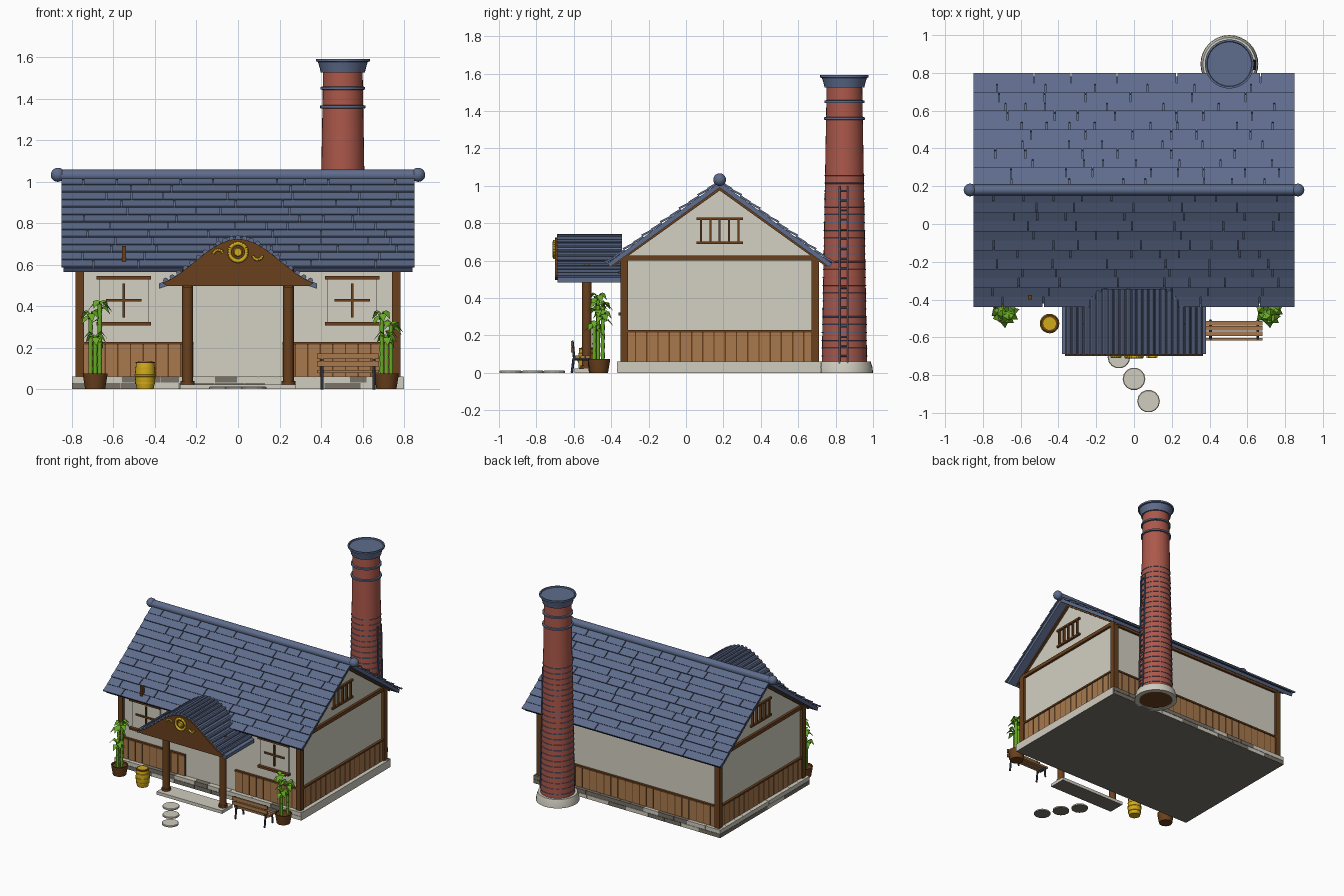
import bpy, bmesh, math, random
from mathutils import Vector, Matrix

if "Cube" in bpy.data.objects:
    bpy.data.objects.remove(bpy.data.objects["Cube"])

random.seed(4)

def mat(name, hexcol):
    lin = [((int(hexcol[i:i + 2], 16) / 255 + 0.055) / 1.055) ** 2.4 for i in (0, 2, 4)]
    m = bpy.data.materials.new(name)
    m.diffuse_color = (*lin, 1)
    m.use_nodes = True
    m.node_tree.nodes["Principled BSDF"].inputs["Base Color"].default_value = m.diffuse_color
    return m

SLATE = mat("slate_blue", "5e6c8c")
WOOD = mat("dark_wood", "69401d")
PLANK = mat("plank_wood", "a8794e")
PLASTER = mat("plaster", "d3d0c2")
STONE = mat("light_stone", "d0ccbf")
DARKSTONE = mat("dark_stone", "787268")
BRICK = mat("brick_red", "ac584a")
GOLD = mat("gold", "d0aa1a")
LEAF = mat("leaf_green", "68ac24")
IRON = mat("dark_iron", "2f3644")

def finish(name, bm, *mats, smooth=False, under=None):
    bmesh.ops.recalc_face_normals(bm, faces=bm.faces)
    if under is not None:                   # faces resting on the ground
        for f in bm.faces:
            if f.normal.z < -0.9 and f.calc_center_median().z < 0.01:
                f.material_index = under
    me = bpy.data.meshes.new(name)
    bm.to_mesh(me)
    bm.free()
    ob = bpy.data.objects.new(name, me)
    bpy.context.collection.objects.link(ob)
    for m in mats:
        me.materials.append(m)
    if smooth:
        bpy.ops.object.select_all(action='DESELECT')
        ob.select_set(True)
        bpy.context.view_layer.objects.active = ob
        bpy.ops.object.shade_smooth_by_angle(angle=math.radians(62 if smooth == 2 else 40))
    return ob

def box(bm, x0, x1, y0, y1, z0, z1, mi=0):
    m = Matrix.Translation(((x0 + x1) / 2, (y0 + y1) / 2, (z0 + z1) / 2)) @ Matrix.Diagonal((x1 - x0, y1 - y0, z1 - z0, 1))
    vs = bmesh.ops.create_cube(bm, size=1, matrix=m)['verts']
    for f in {f for v in vs for f in v.link_faces}:
        f.material_index = mi
    return vs

def rod(bm, p, q, r, r2=None, n=8):
    p, q = Vector(p), Vector(q)
    m = Matrix.Translation((p + q) / 2) @ (q - p).to_track_quat('Z', 'Y').to_matrix().to_4x4()
    bmesh.ops.create_cone(bm, cap_ends=True, segments=n, radius1=r, radius2=r if r2 is None else r2, depth=(q - p).length, matrix=m)

def lathe(bm, profile, cx, cy, n=32, mi=0):
    rings = [[bm.verts.new((cx + r * math.cos(2 * math.pi * i / n), cy + r * math.sin(2 * math.pi * i / n), z)) for i in range(n)] for r, z in profile]
    faces = [bm.faces.new(rings[0]), bm.faces.new(rings[-1])]
    for a, b in zip(rings, rings[1:]):
        faces += [bm.faces.new((a[i], a[(i + 1) % n], b[(i + 1) % n], b[i])) for i in range(n)]
    for f in faces:
        f.material_index = mi

def prism(bm, pts, place, d0, d1):
    a, b = ([bm.verts.new(place(u, v, d)) for u, v in pts] for d in (d0, d1))
    bm.faces.new(a)
    bm.faces.new(b)
    for i in range(len(pts)):
        j = (i + 1) % len(pts)
        bm.faces.new((a[i], a[j], b[j], b[i]))

along_x = lambda u, v, d: (d, u, v)
along_y = lambda u, v, d: (u, d, v)
RY = 0.18                                   # ridge position in y

# walls with gables
bm = bmesh.new()
prism(bm, [(-0.33, 0.05), (0.69, 0.05), (0.69, 0.63), (RY, 0.995), (-0.33, 0.63)], along_x, -0.76, 0.76)
finish("walls", bm, PLASTER)

# stone foundation with blocks on front, back and left
bm = bmesh.new()
box(bm, -0.795, 0.80, -0.365, 0.72, 0, 0.06)
for z0, z1 in ((0.001, 0.03), (0.032, 0.062)):
    for y0, y1 in ((-0.37, -0.33), (0.685, 0.725)):
        x = -0.80
        while x < 0.8:
            w = min(random.uniform(0.08, 0.2), 0.8 - x)
            box(bm, x, x + w - 0.002, y0, y1, z0, z1, int(random.random() < 0.45))
            x += w
    y = -0.33
    while y < 0.685:
        w = min(random.uniform(0.08, 0.2), 0.685 - y)
        box(bm, -0.80, -0.76, y, y + w - 0.002, z0, z1, int(random.random() < 0.4))
        y += w
finish("foundation", bm, STONE, DARKSTONE, under=1)

# wainscot planks, dark gaps between
bm = bmesh.new()
def planks(a, b, put):
    n = round((b - a) / 0.06)
    w = (b - a) / n
    for i in range(n):
        put(a + i * w + 0.0035, a + (i + 1) * w - 0.0035, 0.010, 0)
    put(a, b, 0.007, 1)
for s in (-1, 1):
    planks(*sorted((s * 0.215, s * 0.76)), lambda a, b, t, m: box(bm, a, b, -0.33 - t, -0.32, 0.06, 0.217, m))
    planks(-0.33, 0.69, lambda a, b, t, m: box(bm, *sorted((s * 0.75, s * (0.76 + t))), a, b, 0.06, 0.217, m))
planks(-0.76, 0.76, lambda a, b, t, m: box(bm, a, b, 0.68, 0.69 + t, 0.06, 0.217, m))
finish("wainscot", bm, PLANK, WOOD)

# timber frame: corner posts, rails, tie beams, gable rakes
bm = bmesh.new()
for s in (-1, 1):
    for y in (-0.33, 0.69):
        box(bm, s * 0.762 - 0.02, s * 0.762 + 0.02, y - 0.02, y + 0.02, 0.055, 0.62)
    xa, xb = sorted((s * 0.75, s * 0.778))
    box(bm, xa, xb, -0.34, 0.70, 0.215, 0.228)
    box(bm, xa, xb, -0.35, 0.71, 0.600, 0.627)
    box(bm, *sorted((s * 0.215, s * 0.76)), -0.347, -0.32, 0.215, 0.228)
    for d in (-1, 1):
        prism(bm, [(RY, 1.0), (RY + d * 0.57, 0.587), (RY + d * 0.57, 0.567), (RY, 0.975)], along_x, xa, xb)
box(bm, -0.76, 0.76, 0.68, 0.707, 0.215, 0.228)
box(bm, -0.76, 0.76, 0.68, 0.707, 0.59, 0.62)
box(bm, -0.76, 0.76, -0.347, -0.32, 0.59, 0.62)
finish("timber_frame", bm, WOOD)

# gable vents
bm = bmesh.new()
for s in (-1, 1):
    xa, xb = sorted((s * 0.75, s * 0.776))
    for z in (0.695, 0.825):
        box(bm, xa, xb, 0.055, 0.305, z - 0.007, z + 0.007)
    for i in range(5):
        y = 0.08 + i * 0.05
        box(bm, xa, xb, y - 0.005, y + 0.005, 0.695, 0.825)
finish("gable_vents", bm, WOOD)

# front windows: panel, sills and cross bars
bm = bmesh.new()
for x in (-0.55, 0.55):
    box(bm, x - 0.12, x + 0.12, -0.338, -0.32, 0.32, 0.535, 1)
    for z in (0.315, 0.537):
        box(bm, x - 0.132, x + 0.132, -0.36, -0.32, z - 0.008, z + 0.008)
    box(bm, x - 0.006, x + 0.006, -0.346, -0.32, 0.345, 0.51)
    box(bm, x - 0.085, x + 0.085, -0.346, -0.32, 0.422, 0.435)
finish("windows", bm, WOOD, PLASTER)

# main roof: deck and rows of staggered slates
ANG = math.atan2(0.435, 0.6)
deck, slates = bmesh.new(), bmesh.new()
for side in (-1, 1):
    def tilt(vs):                           # local (x, down slope, normal) -> world
        for v in vs:
            s, n = v.co.y, v.co.z
            v.co.y = RY + side * (s * math.cos(ANG) + n * math.sin(ANG))
            v.co.z = 1.005 - s * math.sin(ANG) + n * math.cos(ANG)
    tilt(box(deck, -0.84, 0.84, 0, 0.732, -0.012, 0.012))
    rows, L = 12, 0.738
    for r in range(rows):
        s0, s1 = r * L / rows, (r + 1) * L / rows
        x = -0.85
        while x < 0.85:
            w = random.uniform(0.10, 0.34)
            if x + w > 0.78:
                w = 0.85 - x
            vs = box(slates, x, x + w - (0.006 if x + w < 0.84 else 0), s0, s1 + 0.004, 0.010, 0.021)
            for v in vs:                    # lift the lower edge
                if v.co.y > s0 + 0.01:
                    v.co.z += 0.010 if r % 2 else 0.005
            tilt(vs)
            x += w
finish("roof_deck", deck, SLATE)
finish("roof_slates", slates, SLATE)

# ridge roll with end knobs
bm = bmesh.new()
rod(bm, (-0.87, RY, 1.03), (0.87, RY, 1.03), 0.028, n=16)
for s in (-1, 1):
    bmesh.ops.create_uvsphere(bm, u_segments=16, v_segments=10, radius=0.034, matrix=Matrix.Translation((s * 0.868, RY, 1.033)))
finish("ridge", bm, SLATE, smooth=True)

# small peg through the front slope
bm = bmesh.new()
box(bm, -0.56, -0.54, -0.40, -0.375, 0.60, 0.69)
finish("roof_peg", bm, WOOD)

# chimney: stone foot, tapered brick shaft, bands and cap
CX, CY = 0.505, 0.847
bm = bmesh.new()
lathe(bm, [(0.12, 0.004), (0.12, 0), (0.153, 0), (0.150, 0.03), (0.140, 0.062), (0.11, 0.062)], CX, CY)
for f in bm.faces:
    f.material_index = int(len(f.verts) > 4 and f.calc_center_median().z < 0.02)
finish("chimney_foot", bm, STONE, WOOD, smooth=True)
radius = lambda z: 0.122 - 0.0175 * z
bm = bmesh.new()
lathe(bm, [(radius(z), z) for z in (0.05, 0.5, 1.0, 1.54)], CX, CY)
finish("chimney_shaft", bm, BRICK, smooth=True)
bm = bmesh.new()
for i in range(24):
    z = 0.09 + i * 0.042
    r = radius(z)
    lathe(bm, [(r - 0.004, z - 0.004), (r + 0.003, z - 0.002), (r + 0.003, z + 0.002), (r - 0.004, z + 0.004)], CX, CY)
for z in (1.36, 1.45):
    r = radius(z)
    lathe(bm, [(r - 0.004, z - 0.009), (r + 0.011, z - 0.006), (r + 0.011, z + 0.006), (r - 0.004, z + 0.009)], CX, CY)
lathe(bm, [(0.09, 1.525), (0.106, 1.525), (0.112, 1.55), (0.120, 1.577), (0.130, 1.579), (0.130, 1.592), (0.12, 1.592), (0.117, 1.584)], CX, CY)
finish("chimney_bands_and_cap", bm, SLATE, smooth=2)

# ladder on the chimney's right side
bm = bmesh.new()
for y in (0.82, 0.865):
    rod(bm, (CX + 0.137, y, 0.05), (CX + 0.117, y, 1.0), 0.005)
for i in range(18):
    z = 0.09 + i * 0.052
    rod(bm, (CX + 0.138 - 0.021 * z, 0.82, z), (CX + 0.138 - 0.021 * z, 0.865, z), 0.0045)
finish("ladder", bm, SLATE, smooth=2)

# arched porch roof with rolls running front to back
arch = lambda x: 0.505 + 0.22 * (0.5 + 0.5 * math.cos(math.pi * x / 0.42))
bm = bmesh.new()
xs = [-0.38 + 0.76 * i / 24 for i in range(25)]
prism(bm, [(x, arch(x)) for x in xs] + [(x, arch(x) - 0.026) for x in reversed(xs)], along_y, -0.688, -0.345)
for x in xs[1:-1]:
    rod(bm, (x, -0.69, arch(x) + 0.004), (x, -0.343, arch(x) + 0.004), 0.013, n=8)
finish("porch_roof", bm, SLATE, smooth=True)
bm = bmesh.new()
xs = [-0.365 + 0.73 * i / 24 for i in range(25)]
prism(bm, [(x, arch(x) - 0.002) for x in xs] + [(0.34, 0.497), (-0.34, 0.497)], along_y, -0.70, -0.67)
for s in (-1, 1):
    box(bm, s * 0.243 - 0.02, s * 0.243 + 0.02, -0.67, -0.33, 0.49, 0.515)
finish("porch_gable_board", bm, WOOD)

# porch posts and step
bm = bmesh.new()
for s in (-1, 1):
    rod(bm, (s * 0.243, -0.53, 0.02), (s * 0.243, -0.53, 0.58), 0.026, n=12)
    rod(bm, (s * 0.243, -0.53, 0.02), (s * 0.243, -0.53, 0.04), 0.033, n=12)
finish("porch_posts", bm, WOOD, smooth=True)
bm = bmesh.new()
box(bm, -0.28, 0.28, -0.595, -0.465, 0, 0.024)
finish("porch_step", bm, STONE, DARKSTONE, under=1)

# gold ornament: ring, boss and side curls
bm = bmesh.new()
def arc(cx, cz, r, a0, a1, t, n):
    pts = [(cx + r * math.cos(math.radians(a0 + (a1 - a0) * i / n)), -0.703, cz + r * math.sin(math.radians(a0 + (a1 - a0) * i / n))) for i in range(n + 1)]
    for p, q in zip(pts, pts[1:]):
        rod(bm, p, q, t)
arc(0, 0.66, 0.042, 0, 360, 0.010, 24)
rod(bm, (0, -0.695, 0.66), (0, -0.712, 0.66), 0.024, 0.018, n=16)
arc(-0.095, 0.648, 0.024, 20, 170, 0.007, 7)
arc(0.095, 0.648, 0.024, 190, 350, 0.007, 7)
finish("gable_ornament", bm, GOLD, smooth=2)

# stepping stones
bm = bmesh.new()
for x, y in ((-0.08, -0.705), (0, -0.82), (0.077, -0.938)):
    lathe(bm, [(0.06, 0), (0.06, 0.009), (0.056, 0.012)], x, y, n=14)
finish("stepping_stones", bm, STONE, DARKSTONE, under=1)

# barrel
bm = bmesh.new()
lathe(bm, [(0.040, 0), (0.047, 0.035), (0.050, 0.065), (0.047, 0.10), (0.043, 0.128), (0.036, 0.128), (0.034, 0.12)], -0.447, -0.527, 20)
for z, r in ((0.03, 0.048), (0.065, 0.052), (0.10, 0.049)):
    lathe(bm, [(r - 0.004, z - 0.006), (r, z - 0.004), (r, z + 0.004), (r - 0.004, z + 0.006)], -0.447, -0.527, 20)
lathe(bm, [(0.036, 0.126), (0.046, 0.126), (0.046, 0.132), (0.036, 0.132)], -0.447, -0.527, 20, 1)
lathe(bm, [(0.034, 0.12), (0.034, 0.135)], -0.447, -0.527, 20)
finish("barrel", bm, GOLD, WOOD, smooth=2)

# bench with its back toward the garden side
bm = bmesh.new()
for y in (-0.525, -0.553, -0.581):
    box(bm, 0.38, 0.68, y - 0.012, y + 0.012, 0.078, 0.092)
for z in (0.122, 0.158):
    box(bm, 0.38, 0.68, -0.616, -0.604, z - 0.013, z + 0.013)
finish("bench_slats", bm, PLANK)
bm = bmesh.new()
for x in (0.405, 0.655):
    rod(bm, (x, -0.598, 0.08), (x, -0.608, 0.172), 0.007)
    rod(bm, (x, -0.60, 0.08), (x, -0.61, 0), 0.007)
    rod(bm, (x, -0.52, 0.08), (x, -0.512, 0), 0.007)
    rod(bm, (x, -0.605, 0.074), (x, -0.515, 0.074), 0.007)
finish("bench_irons", bm, IRON, smooth=2)

# potted bamboo on both sides
for side, px, top in (("left", -0.688, 0.40), ("right", 0.715, 0.38)):
    s = 1 if px < 0 else -1
    bm = bmesh.new()
    lathe(bm, [(0.048, 0), (0.058, 0.06), (0.060, 0.075), (0.052, 0.075), (0.050, 0.066)], px, -0.465, 16)
    finish(side + "_pot", bm, WOOD, smooth=True)
    bm = bmesh.new()
    for dx, dy, h in ((-0.022 * s, 0.02, top - 0.06), (0.022 * s, -0.005, top), (0, -0.025, top - 0.12)):
        x, y, z = px + dx, -0.465 + dy, 0.06
        while z < h - 0.03:                 # jointed stalk
            rod(bm, (x, y, z), (x, y, z + 0.05), 0.010, 0.0115, n=10)
            z += 0.05
        for k in range(6):                  # drooping broad leaves
            a = k * 2.4 + dx * 40
            d, w = Vector((math.cos(a), math.sin(a), 0)), Vector((-math.sin(a), math.cos(a), 0)) * 0.021
            o = Vector((x, y, z - 0.014 * (k % 4)))
            tip, mid = o + d * 0.062 + Vector((0, 0, -0.022)), o + d * 0.03 + Vector((0, 0, 0.014))
            v = [bm.verts.new(c) for c in (o, mid + w, tip, mid - w, mid + Vector((0, 0, 0.006)))]
            for i in range(4):
                bm.faces.new((v[i], v[(i + 1) % 4], v[4]))
    finish(side + "_bamboo", bm, LEAF, smooth=True)
